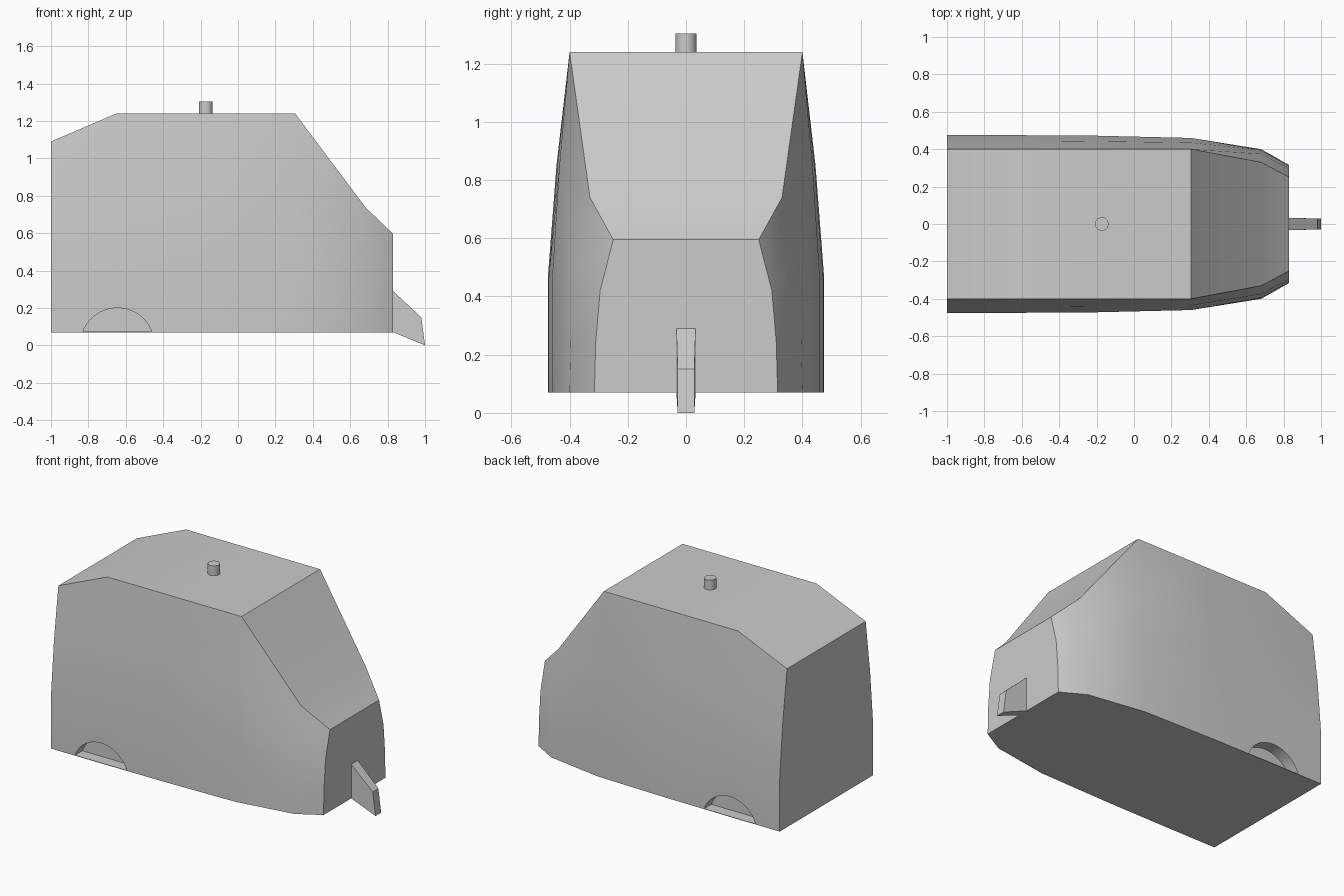
import bpy, bmesh, math

if "Cube" in bpy.data.objects:
    bpy.data.objects.remove(bpy.data.objects["Cube"])

grey = bpy.data.materials.new("plain grey")
grey.use_nodes = True
grey.diffuse_color = (0.6, 0.6, 0.6, 1)
grey.node_tree.nodes["Principled BSDF"].inputs["Base Color"].default_value = (0.6, 0.6, 0.6, 1)


def make_object(name, bm):
    bmesh.ops.recalc_face_normals(bm, faces=bm.faces)
    mesh = bpy.data.meshes.new(name)
    bm.to_mesh(mesh)
    bm.free()
    mesh.materials.append(grey)
    obj = bpy.data.objects.new(name, mesh)
    bpy.context.collection.objects.link(obj)
    return obj


def prism(name, profile, y0, y1):
    """Extrude an (x, z) outline from y0 to y1."""
    bm = bmesh.new()
    a, b = ([bm.verts.new((x, y, z)) for x, z in profile] for y in (y0, y1))
    bm.faces.new(a)
    bm.faces.new(b)
    n = len(profile)
    for i in range(n):
        j = (i + 1) % n
        bm.faces.new((a[i], a[j], b[j], b[i]))
    return make_object(name, bm)


def smooth(obj):
    bpy.ops.object.select_all(action='DESELECT')
    obj.select_set(True)
    bpy.context.view_layer.objects.active = obj
    bpy.ops.object.shade_smooth_by_angle(angle=math.radians(30))


# Body: stations along the length as x, roof height, half widths from floor to roof
FLOOR = 0.07
stations = [
    (-1.0, 1.09, (0.475, 0.475, 0.445, 0.40)),
    (-0.65, 1.24, (0.475, 0.475, 0.445, 0.40)),
    (-0.2, 1.24, (0.472, 0.472, 0.442, 0.40)),
    (0.305, 1.24, (0.46, 0.46, 0.435, 0.40)),
    (0.68, 0.74, (0.40, 0.395, 0.375, 0.33)),
    (0.83, 0.595, (0.315, 0.31, 0.295, 0.25)),
]
bm = bmesh.new()
rings = []
for x, top, widths in stations:
    heights = [FLOOR + (top - FLOOR) * i / 3 for i in range(4)]
    right = [bm.verts.new((x, -w, z)) for w, z in zip(widths, heights)]
    left = [bm.verts.new((x, w, z)) for w, z in zip(widths, heights)]
    rings.append(right + left[::-1])
for a, b in zip(rings, rings[1:]):
    for i in range(7):
        bm.faces.new((a[i], a[i + 1], b[i + 1], b[i]))
bm.faces.new(rings[0])
bm.faces.new(rings[-1])
bm.faces.new([r[0] for r in rings] + [r[-1] for r in rings[::-1]])
body = make_object("body", bm)

# Wheel arch recesses, closed underneath by the floor
radius, base = 0.197, FLOOR + 0.003
start = math.asin((base - 0.003) / radius)
arc = []
for i in range(25):
    angle = start + (math.pi - 2 * start) * i / 24
    arc.append((-0.645 + radius * math.cos(angle), 0.003 + radius * math.sin(angle)))
for side, sign in (("right", -1), ("left", 1)):
    cutter = prism(side + "_arch_cutter", arc, sign * 0.40, sign * 0.6)
    cutter.hide_render = True
    cut = body.modifiers.new("arch", 'BOOLEAN')
    cut.operation = 'DIFFERENCE'
    cut.solver = 'EXACT'
    cut.object = cutter
    bpy.context.view_layer.objects.active = body
    bpy.ops.object.modifier_apply(modifier=cut.name)
    bpy.data.objects.remove(cutter)
smooth(body)

# Hitch, slightly narrower towards its tip
hitch = prism("hitch", [(0.83, 0.07), (1.0, 0.0), (0.98, 0.15), (0.83, 0.29)], -0.033, 0.033)
for v in hitch.data.vertices:
    if v.co.x > 0.9:
        v.co.y *= 0.87

# Roof vent
bm = bmesh.new()
bmesh.ops.create_cone(bm, cap_ends=True, segments=32, radius1=0.036, radius2=0.036, depth=0.07)
bmesh.ops.translate(bm, verts=bm.verts, vec=(-0.172, 0, 1.268))
smooth(make_object("roof_vent", bm))
